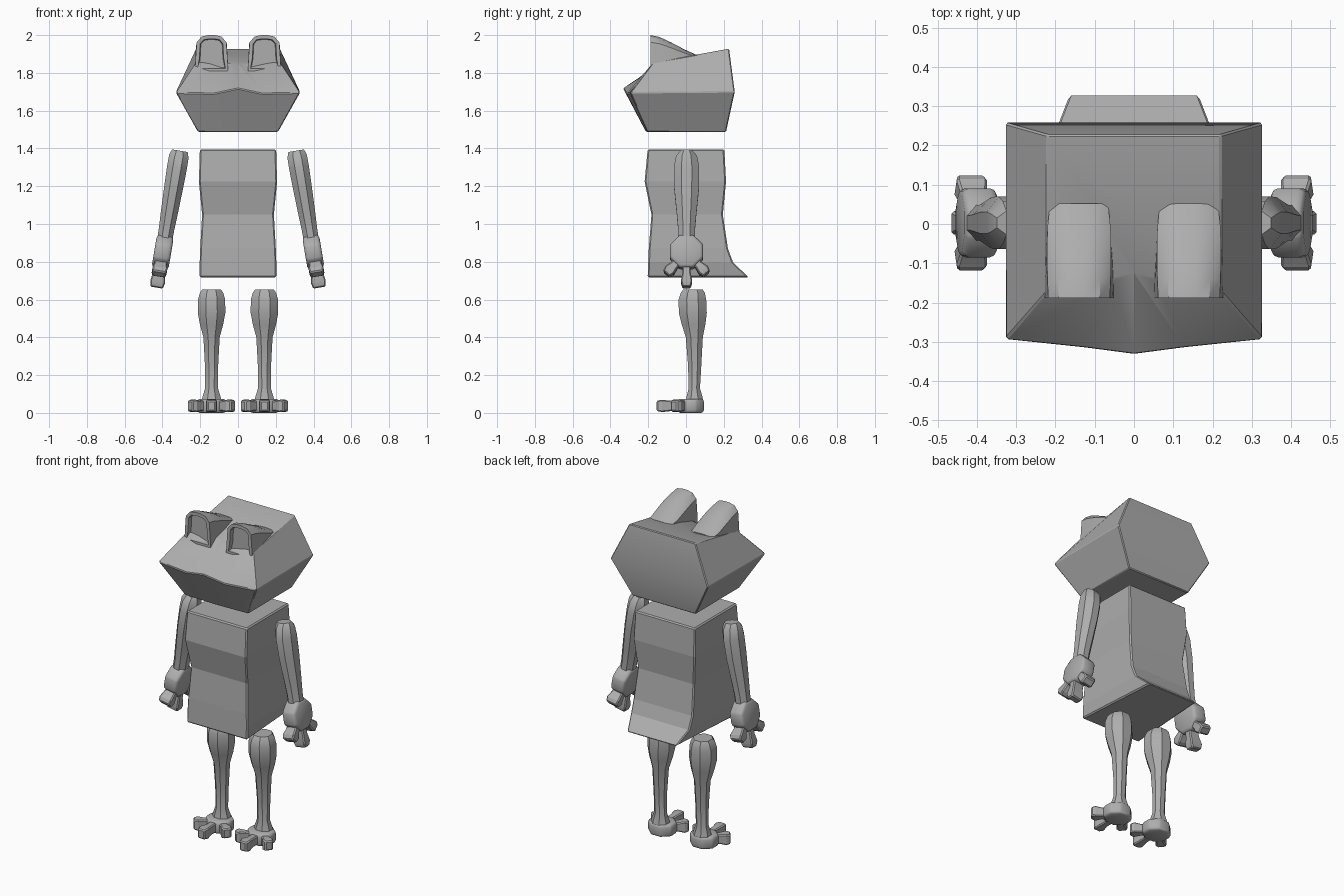
import bpy, bmesh, math
from mathutils import Vector, Matrix

if "Cube" in bpy.data.objects:
    bpy.data.objects.remove(bpy.data.objects["Cube"])

grey = bpy.data.materials.new("plain grey")
grey.diffuse_color = (0.42, 0.42, 0.42, 1)
grey.use_nodes = True
grey.node_tree.nodes["Principled BSDF"].inputs["Base Color"].default_value = grey.diffuse_color


def finish(bm, name, bevel=0, smooth=None):
    """Turn a bmesh into an object with optional bevel and smoothing."""
    bmesh.ops.recalc_face_normals(bm, faces=bm.faces[:])
    me = bpy.data.meshes.new(name)
    bm.to_mesh(me)
    bm.free()
    me.materials.append(grey)
    ob = bpy.data.objects.new(name, me)
    bpy.context.collection.objects.link(ob)
    bpy.ops.object.select_all(action='DESELECT')
    ob.select_set(True)
    bpy.context.view_layer.objects.active = ob
    if bevel:
        m = ob.modifiers.new("bevel", 'BEVEL')
        m.width, m.segments = bevel, 1
        m.limit_method, m.angle_limit = 'ANGLE', math.radians(32)
        bpy.ops.object.modifier_apply(modifier=m.name)
    if smooth:
        bpy.ops.object.shade_smooth_by_angle(angle=math.radians(smooth))
    return ob


def loft(bm, rings):
    """Skin a list of equal-sized point rings and cap both ends."""
    vs = [[bm.verts.new(p) for p in r] for r in rings]
    n = len(vs[0])
    for a, b in zip(vs, vs[1:]):
        for i in range(n):
            j = (i + 1) % n
            bm.faces.new((a[i], a[j], b[j], b[i]))
    return bm.faces.new(vs[0]), bm.faces.new(vs[-1])


def oval(cx, cy, z, rx, ry, n=8):
    return [(cx + rx * math.cos((i + .5) * math.tau / n) / math.cos(math.pi / n),
             cy + ry * math.sin((i + .5) * math.tau / n) / math.cos(math.pi / n), z)
            for i in range(n)]


# head: bottom, lip and crown rings
def head_ring(x, back, zb, corner, mid, centre, mx):
    """corner, mid and centre are (y, z) along the front edge."""
    return [(x, back, zb), (-x, back, zb), (-x, *corner), (-mx, *mid),
            (0, *centre), (mx, *mid), (x, *corner)]


bm = bmesh.new()
loft(bm, [
    head_ring(.212, .212, 1.488, (-.205, 1.488), (-.21, 1.488), (-.212, 1.488), .09),
    head_ring(.328, .258, 1.70, (-.295, 1.695), (-.316, 1.69), (-.333, 1.718), .13),
    head_ring(.222, .228, 1.928, (-.175, 1.855), (-.14, 1.85), (-.125, 1.85), .05)])
finish(bm, "head", .012, 25)

# eyes: arched hoods with a recessed front
def arch(cx, y, w, wt, top, base):
    h = top - base
    pts = [(-w, 0), (-w * .96, h * .35), (-wt * 1.12, h * .8), (-wt * .75, h * .96), (-wt * .25, h)]
    pts += [(-px, pz) for px, pz in reversed(pts)]
    return [(cx + px, y, base + pz) for px, pz in pts]


for s, side in ((-1, "left"), (1, "right")):
    cx = s * .14
    bm = bmesh.new()
    front, _ = loft(bm, [
        arch(cx, -.188, .088, .07, 2.0, 1.81),
        arch(cx, -.14, .089, .072, 1.99, 1.81),
        arch(cx, -.08, .087, .073, 1.962, 1.82),
        arch(cx, -.01, .081, .072, 1.925, 1.83),
        arch(cx, .052, .072, .066, 1.897, 1.84)])
    bmesh.ops.recalc_face_normals(bm, faces=bm.faces[:])
    bmesh.ops.inset_region(bm, faces=[front], thickness=.02)
    bmesh.ops.inset_region(bm, faces=[front], thickness=.004, depth=-.025)
    finish(bm, side + "_eye", 0, 35)

# torso: side profile rows of z, half width, front y, back y
rows = [(.718, .203, -.203, .332, .165), (.795, .203, -.2, .25, .197),
        (.87, .2, -.197, .222, .2), (1.05, .19, -.183, .195, .19),
        (1.225, .207, -.219, .212, .207), (1.395, .202, -.203, .203, .202)]
bm = bmesh.new()
loft(bm, [[(-w, f, z), (w, f, z), (wb, b, z), (-wb, b, z)] for z, w, f, b, wb in rows])
finish(bm, "torso", .007)


# hands and feet: an eight-sided pad with three flared digits
def paw(name, place, rp, rq, half, digits):
    bm = bmesh.new()
    loft(bm, [[place(*p) for p in oval(0, 0, t, rp * k, rq * k)]
              for t, k in ((-half, .87), (-half * .72, 1), (half * .72, 1), (half, .87))])
    for ang, length in digits:
        a = math.radians(ang)
        rings = []
        for d, w, h in ((.03, .022, .75), (.6 * length, .022, .75),
                        (.84 * length, .03, .88), (length, .022, .75)):
            corners = [(-w, -h), (w, -h), (w, h), (-w, h)]
            rings.append([place(d * math.sin(a) + c * math.cos(a),
                                d * math.cos(a) - c * math.sin(a), t * half)
                          for c, t in corners])
        loft(bm, rings)
    return finish(bm, name, .006, 25)


for s, side in ((-1, "left"), (1, "right")):
    # arm, hanging slightly outward from the shoulder
    hang = Matrix.Translation((s * .308, .003, 1.388)) @ Matrix.Rotation(-s * math.radians(9.6), 4, 'Y')
    arm = [(0, .042, .03), (.03, .052, .055), (.09, .053, .067), (.2, .05, .066),
           (.34, .045, .052), (.42, .041, .045), (.5, .04, .045)]
    bm = bmesh.new()
    loft(bm, [[hang @ Vector(p) for p in oval(0, 0, -u, rx, ry)] for u, rx, ry in arm])
    finish(bm, side + "_arm", 0, 35)
    paw(side + "_hand", lambda p, q, t: hang @ Vector((t, p, -.545 - q)),
        .088, .088, .045, ((-42, .16), (0, .19), (42, .16)))

    # leg: z, centre y, half width, half depth
    leg = [(.05, .045, .055, .048), (.085, .045, .048, .042), (.13, .044, .034, .03),
           (.25, .046, .035, .035), (.40, .044, .043, .045), (.47, .04, .062, .063),
           (.53, .036, .073, .074), (.60, .034, .072, .073), (.635, .036, .062, .064),
           (.653, .037, .05, .052)]
    bm = bmesh.new()
    loft(bm, [oval(s * .14, cy, z, rx, ry) for z, cy, rx, ry in leg])
    finish(bm, side + "_leg", 0, 35)
    paw(side + "_foot", lambda p, q, t: Vector((s * .14 + p, .025 - q, .037 + t)),
        .078, .07, .037, ((-52, .145), (0, .18), (52, .145)))
